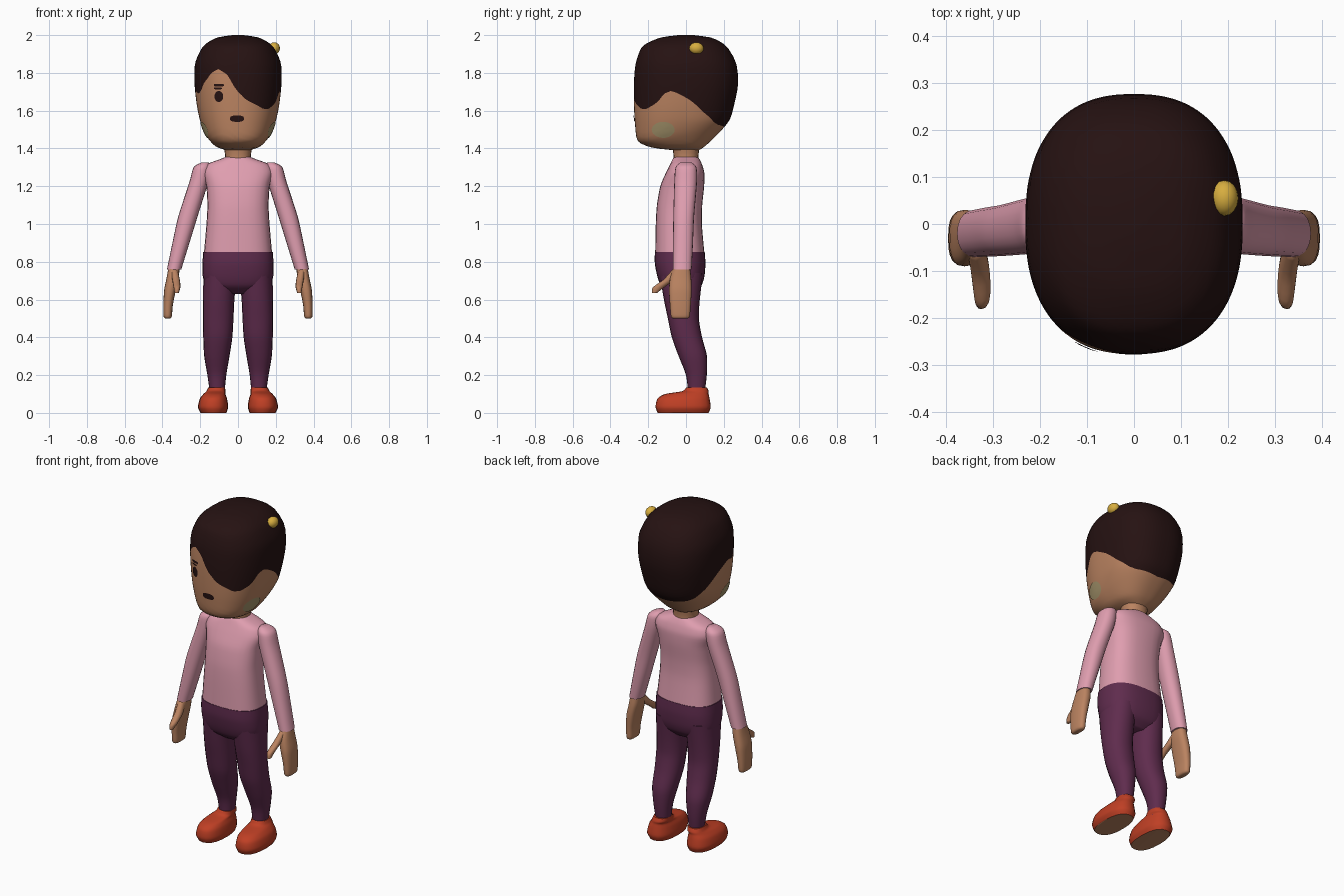
import bpy, bmesh
from math import sin, cos, pi, radians, copysign
from mathutils import Vector
from mathutils.bvhtree import BVHTree

cube = bpy.data.objects.get("Cube")
if cube:
    bpy.data.objects.remove(cube, do_unlink=True)


def material(name, rgb):
    m = bpy.data.materials.new(name)
    m.use_nodes = True
    m.diffuse_color = (*rgb, 1)
    m.node_tree.nodes["Principled BSDF"].inputs["Base Color"].default_value = (*rgb, 1)
    return m


SKIN = material("tan skin", (.50, .23, .12))
HAIR = material("dark brown hair", (.019, .006, .006))
PINK = material("pink shirt", (.74, .34, .43))
PLUM = material("plum trousers", (.115, .025, .075))
RED = material("red shoe", (.52, .05, .018))
GOLD = material("gold bead", (.68, .42, .05))
PALE = material("pale cheek", (.38, .30, .15))


def spline(pts, t):
    """Smooth curve through vectors of any size, t from 0 to len - 1."""
    n = len(pts) - 1
    i = min(int(t), n - 1)
    f = t - i
    b, c = Vector(pts[i]), Vector(pts[i + 1])
    a = Vector(pts[i - 1]) if i > 0 else b
    d = Vector(pts[i + 2]) if i + 2 <= n else c
    m0, m1 = (c - a) * .4, (d - b) * .4
    return (b * (2*f**3 - 3*f**2 + 1) + m0 * (f**3 - 2*f**2 + f)
            + c * (3*f**2 - 2*f**3) + m1 * (f**3 - f**2))


def rounded(a, n):
    """Point of a unit superellipse."""
    return [copysign(abs(v) ** (2 / n), v) for v in (cos(a), sin(a))]


def skin_rows(name, rows, mats, rule=None, closed=True):
    """Join rings of points into a smooth surface."""
    bm = bmesh.new()
    rings = [[bm.verts.new(p) for p in row] for row in rows]
    k = len(rings[0])
    for r in range(len(rings) - 1):
        for c in range(k):
            d = (c + 1) % k
            f = bm.faces.new((rings[r][c], rings[r+1][c], rings[r+1][d], rings[r][d]))
            f.material_index = rule(r) if rule else 0
    bm.faces.new(rings[0])
    if closed:
        top = bm.faces.new(rings[-1])
        top.material_index = rule(len(rings)) if rule else 0
        bmesh.ops.recalc_face_normals(bm, faces=bm.faces)
    me = bpy.data.meshes.new(name)
    bm.to_mesh(me)
    bm.free()
    for m in mats:
        me.materials.append(m)
    me.shade_smooth()
    me.set_sharp_from_angle(angle=radians(60))
    ob = bpy.data.objects.new(name, me)
    bpy.context.collection.objects.link(ob)
    return ob


def loft(name, sections, mat, side=1, n=2.2, sides=20, steps=4):
    """Level rings through sections (x, y, z, half width, half depth)."""
    rows = []
    for j in range((len(sections) - 1) * steps + 1):
        x, y, z, rx, ry = spline(sections, j / steps)
        ring = [rounded(2 * pi * i / sides, n) for i in range(sides)]
        rows.append([(side * (x + rx * p), y + ry * q, z) for p, q in ring])
    return skin_rows(name, rows, [mat])


# Head: rings (front z, back z, half width, front y, back y)
HEAD = [(1.39, 1.385, .05, -.06, .06), (1.405, 1.42, .12, -.18, .11),
        (1.44, 1.51, .17, -.255, .20), (1.53, 1.56, .20, -.27, .235),
        (1.62, 1.64, .218, -.275, .257), (1.74, 1.74, .23, -.276, .276),
        (1.85, 1.85, .227, -.266, .266), (1.94, 1.94, .185, -.23, .215),
        (1.985, 1.985, .115, -.14, .14), (2, 2, .03, -.04, .04)]

# Hairline: (eighth turn from the front, height)
NAPE = [(3.45, 1.705), (3.8, 1.69), (4.45, 1.63), (4.9, 1.59), (5.7, 1.54),
        (6.2, 1.525), (8, 1.51)]
FRINGE = [(-2.9, 1.69), (-2.5, 1.705), (-2.1, 1.75), (-1.8, 1.77), (-1.5, 1.80),
          (-1, 1.82), (-.6, 1.80), (-.4, 1.78), (-.2, 1.74), (0, 1.70), (.25, 1.667),
          (.5, 1.65), (1, 1.63), (1.5, 1.61), (2, 1.61), (2.5, 1.63), (2.8, 1.65),
          (3.1, 1.69)]
HAIRLINE = [(-u, z) for u, z in reversed(NAPE)] + FRINGE + NAPE


def hair_height(u):
    for (a, p), (b, q) in zip(HAIRLINE, HAIRLINE[1:]):
        if u <= b:
            return p + (q - p) * (u - a) / (b - a)
    return HAIRLINE[-1][1]


def head_point(u, s):
    zf, zb, w, yf, yb = spline(HEAD, s)
    fwd, across = rounded(u * pi / 8, 2.4)
    y = (yf + yb) / 2 - fwd * (yb - yf) / 2
    return Vector((across * w, y, (zf + zb) / 2 + fwd * (zf - zb) / 2))


COLS, LOW, HIGH = 112, 14, 16
LAST = len(HEAD) - 1
columns = []
for c in range(COLS):
    u = -8 + 16 * c / COLS
    lo, hi = 0, LAST
    for _ in range(24):
        mid = (lo + hi) / 2
        if head_point(u, mid)[2] < hair_height(u):
            lo = mid
        else:
            hi = mid
    steps = [lo * r / LOW for r in range(LOW)]
    steps += [lo + (LAST - lo) * r / HIGH for r in range(HIGH + 1)]
    columns.append([head_point(u, s) for s in steps])
head = skin_rows("head", list(zip(*columns)), [SKIN, HAIR], lambda r: int(r >= LOW))
tree = BVHTree.FromPolygons([v.co for v in head.data.vertices],
                            [p.vertices[:] for p in head.data.polygons])


def patch(name, centre, half_w, half_h, look, mat, n=2):
    """Thin painted shape laid on the head."""
    look = Vector(look)
    across, up = look.cross((0, 0, 1)), Vector((0, 0, 1))
    rows = []
    for k in (.1, .4, .7, 1):
        row = []
        for i in range(24):
            p, q = rounded(2 * pi * i / 24, n)
            start = Vector(centre) + across * p * half_w * k + up * q * half_h * k - look
            hit = tree.ray_cast(start, look)
            row.append((hit[0] + hit[1] * .004) if hit[0] else start + look)
        rows.append(row)
    skin_rows(name, rows, [mat], closed=False)


# Face
FORWARD = (0, 1, 0)
patch("eye", (-.10, 0, 1.675), .023, .029, FORWARD, HAIR)
patch("eyelash", (-.105, 0, 1.718), .021, .005, FORWARD, HAIR, 4)
patch("eyebrow", (-.10, 0, 1.735), .026, .007, FORWARD, HAIR, 4)
patch("mouth", (-.005, 0, 1.558), .037, .017, FORWARD, HAIR, 2.6)

# Bead in the hair
bpy.ops.mesh.primitive_uv_sphere_add(segments=16, ring_count=10, location=(.192, .055, 1.93))
bead = bpy.context.object
bead.name = "hair_bead"
bead.scale = (.03, .038, .032)
bead.data.materials.append(GOLD)
bead.data.shade_smooth()

# Neck, shirt body and hips
loft("neck", [(0, 0, 1.31, .075, .07), (0, 0, 1.36, .068, .066), (0, 0, 1.43, .08, .075)], SKIN)
loft("shirt_body", [(0, -.033, .85, .180, .13), (0, -.038, 1, .167, .122),
                    (0, -.034, 1.1, .162, .12), (0, -.02, 1.2, .168, .116),
                    (0, -.005, 1.27, .185, .102), (0, 0, 1.315, .165, .085),
                    (0, 0, 1.345, .09, .07), (0, 0, 1.355, .065, .06)], PINK, n=2.6, sides=28)
loft("trouser_hips", [(0, -.033, .852, .184, .132), (0, -.031, .79, .188, .134),
                      (0, -.027, .72, .186, .124), (0, -.025, .67, .165, .105),
                      (0, -.02, .63, .09, .06)], PLUM, n=2.6, sides=28)

# Paired parts
ARM = [(.175, 0, 1.325, .02, .03), (.19, 0, 1.30, .045, .055), (.208, -.002, 1.22, .05, .06),
       (.265, -.012, 1.04, .051, .055), (.302, -.016, .9, .045, .053), (.338, -.02, .76, .038, .05)]
HAND = [(.337, -.02, .79, .028, .038), (.345, -.028, .72, .032, .055), (.36, -.03, .65, .031, .06),
        (.37, -.03, .57, .025, .055), (.372, -.03, .512, .022, .05), (.372, -.03, .5, .014, .04)]
THUMB = [(.338, -.045, .76, .018, .025), (.328, -.09, .705, .02, .03),
         (.323, -.145, .665, .018, .03), (.325, -.167, .635, .011, .014)]
LEG = [(.095, -.025, .74, .088, .115), (.102, -.022, .6, .083, .095), (.105, -.014, .5, .081, .082),
       (.107, .005, .4, .077, .08), (.112, .036, .3, .067, .075), (.112, .055, .2, .05, .055),
       (.11, .055, .1, .038, .043)]
SHOE = [(.13, -.015, 0, .068, .135), (.132, -.015, .03, .08, .146), (.13, -.013, .075, .072, .138),
        (.125, .005, .1, .058, .115), (.117, .05, .115, .05, .07), (.113, .056, .135, .045, .055)]

for side, word in ((1, "left"), (-1, "right")):
    loft(word + "_sleeve", ARM, PINK, side)
    loft(word + "_hand", HAND, SKIN, side, n=2.6)
    loft(word + "_thumb", THUMB, SKIN, side, sides=12)
    loft(word + "_trouser_leg", LEG, PLUM, side)
    shoe = loft(word + "_shoe", SHOE, RED, side, n=2.4)
    shoe.data.materials.append(SKIN)
    for p in shoe.data.polygons:
        p.material_index = int(p.normal.z < -.9)
    patch(word + "_cheek", (0, -.12, 1.50), .06, .042, (-side, 0, 0), PALE)
